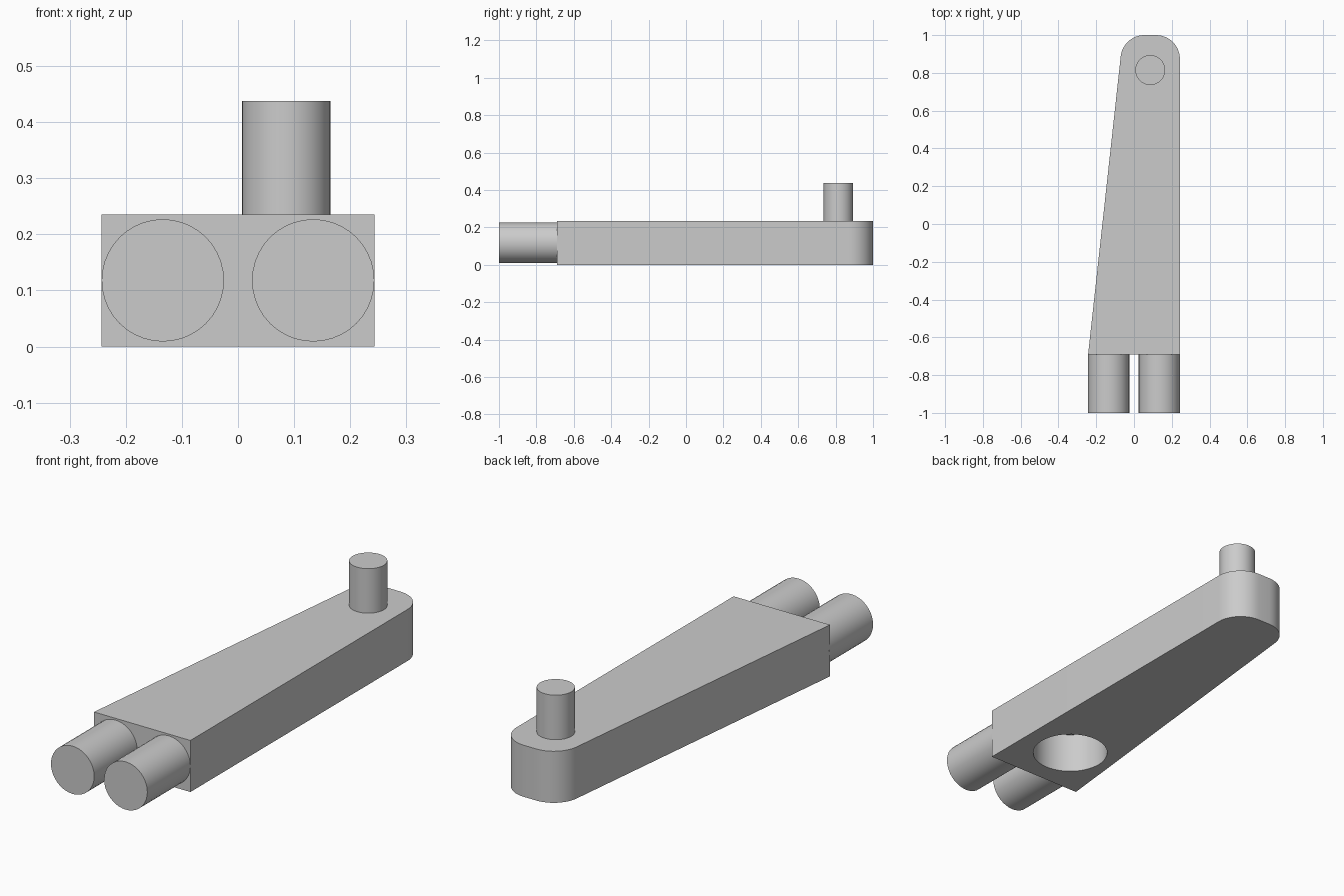
import bpy, bmesh, math
from mathutils import Vector

cube = bpy.data.objects.get("Cube")
if cube:
    bpy.data.objects.remove(cube, do_unlink=True)

# Single plain grey
grey = bpy.data.materials.new("plain_grey")
grey.use_nodes = True
COLOR = (0.6, 0.6, 0.6, 1)
grey.diffuse_color = COLOR
grey.node_tree.nodes["Principled BSDF"].inputs["Base Color"].default_value = COLOR


def smooth(obj):
    bpy.ops.object.select_all(action='DESELECT')
    obj.select_set(True)
    bpy.context.view_layer.objects.active = obj
    bpy.ops.object.shade_smooth_by_angle(angle=math.radians(30))


def rod(name, start, end, radius, sides=40):
    """Capped cylinder between two points."""
    start, end = Vector(start), Vector(end)
    axis = end - start
    bpy.ops.mesh.primitive_cylinder_add(
        vertices=sides, radius=radius, depth=axis.length,
        location=(start + end) / 2,
        rotation=axis.to_track_quat('Z', 'Y').to_euler())
    obj = bpy.context.object
    obj.name = name
    obj.data.materials.append(grey)
    smooth(obj)
    return obj


def arc(cx, cy, r, a0, a1, steps=12):
    return [(cx + r * math.cos(math.radians(a0 + (a1 - a0) * i / steps)),
             cy + r * math.sin(math.radians(a0 + (a1 - a0) * i / steps)))
            for i in range(steps + 1)]


# Tapered arm: one straight side, one slanted side, rounded far end
HALF, FRONT, TOP, ROUND = 0.243, -0.69, 0.235, 0.126
outline = [(-HALF, FRONT), (HALF, FRONT)]
outline += arc(HALF - ROUND, 1 - ROUND, ROUND, 0, 90)
outline += arc(0.055, 1 - ROUND, ROUND, 90, 173.7)
bm = bmesh.new()
base = bm.faces.new([bm.verts.new((x, y, 0)) for x, y in outline])
lifted = bmesh.ops.extrude_face_region(bm, geom=[base])["geom"]
bmesh.ops.translate(bm, vec=(0, 0, TOP),
                    verts=[v for v in lifted if isinstance(v, bmesh.types.BMVert)])
bmesh.ops.recalc_face_normals(bm, faces=bm.faces)
mesh = bpy.data.meshes.new("arm")
bm.to_mesh(mesh)
bm.free()
arm = bpy.data.objects.new("arm", mesh)
bpy.context.collection.objects.link(arm)
mesh.materials.append(grey)

# Blind round socket in the underside
cutter = rod("socket_cutter", (0, -0.44, -0.1), (0, -0.44, 0.186), 0.164, 48)
cutter.hide_render = True
cut = arm.modifiers.new("socket", 'BOOLEAN')
cut.operation = 'DIFFERENCE'
cut.solver = 'EXACT'
cut.object = cutter
bpy.context.view_layer.objects.active = arm
bpy.ops.object.modifier_apply(modifier=cut.name)
bpy.data.objects.remove(cutter, do_unlink=True)
smooth(arm)

# Upright peg near the rounded end
rod("peg", (0.086, 0.815, TOP - 0.005), (0.086, 0.815, 0.438), 0.079)

# Two round bars at the front
for side, x in (("right", -0.134), ("left", 0.134)):
    rod(side + "_bar", (x, -1, 0.118), (x, FRONT + 0.005, 0.118), 0.109)
